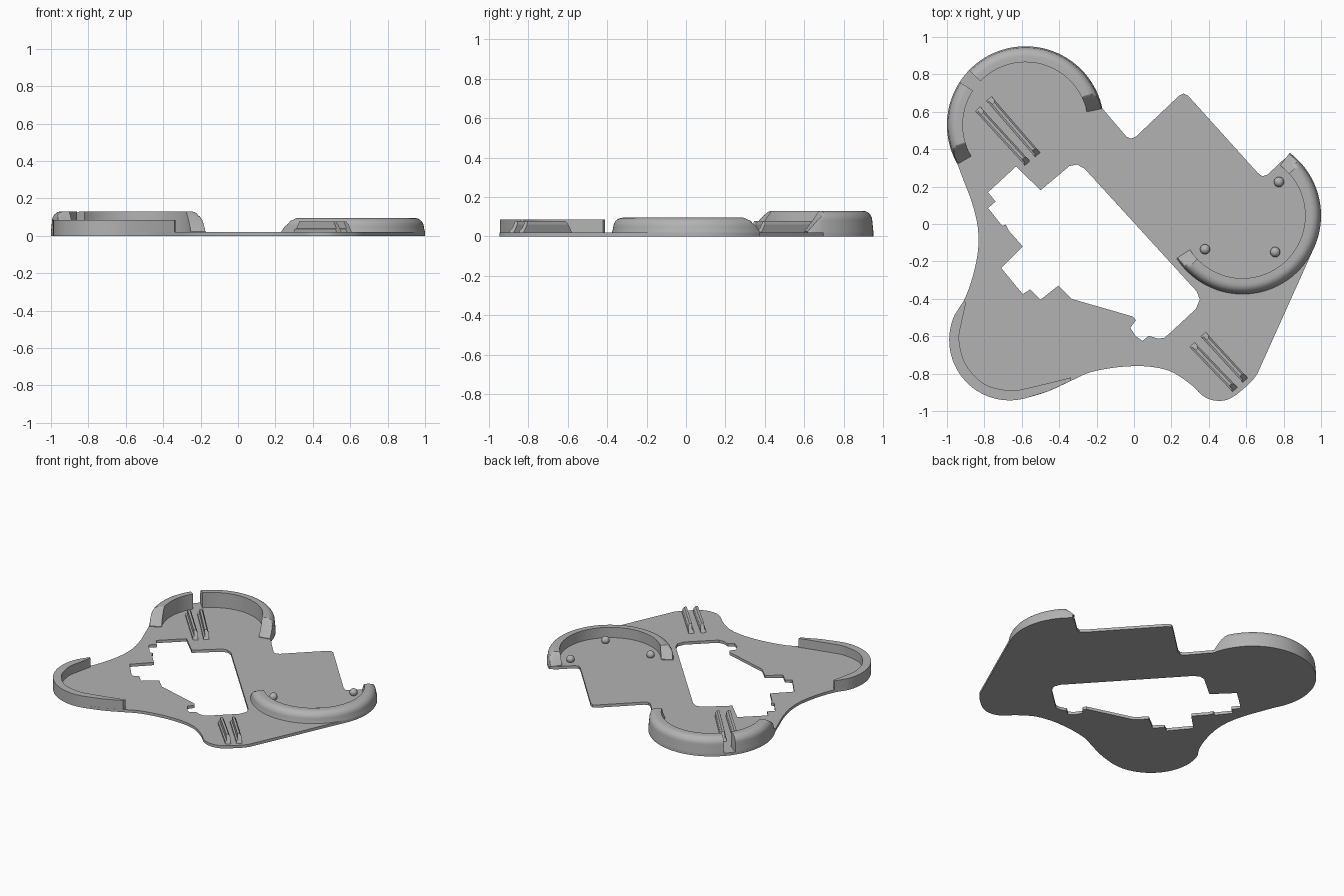
import bpy, bmesh
from math import sin, cos, radians, pi, atan2, hypot
from mathutils import Vector

cube = bpy.data.objects.get("Cube")
if cube:
    bpy.data.objects.remove(cube, do_unlink=True)

grey = bpy.data.materials.new("plain grey")
grey.use_nodes = True
colour = (0.45, 0.45, 0.45, 1)
grey.diffuse_color = colour
grey.node_tree.nodes["Principled BSDF"].inputs["Base Color"].default_value = colour

PLATE = 0.02                      # plate thickness
RING_OUT, RING_IN = 0.42, 0.335   # cup ring radii
BACK, SIDE, FRONT = (-0.58, 0.53), (0.58, 0.045), (-0.665, -0.62)


def arc(centre, radius, start, end, steps=32):
    angles = [radians(start + (end - start) * i / steps) for i in range(steps + 1)]
    return [(centre[0] + radius * cos(a), centre[1] + radius * sin(a)) for a in angles]


def smooth(points, steps=5):
    """Catmull-Rom curve through the points."""
    pts = [Vector(p) for p in points]
    pts = [pts[0]] + pts + [pts[-1]]
    out = []
    for a, b, c, d in zip(pts, pts[1:], pts[2:], pts[3:]):
        for i in range(steps):
            t = i / steps
            out.append(tuple(b + (c - a) * t / 2 + (2 * a - 5 * b + 4 * c - d) * t * t / 2
                             + (3 * b - a - 3 * c + d) * t ** 3 / 2))
    return out + [tuple(pts[-1])]


def finish(obj, angle=30):
    obj.data.materials.clear()
    obj.data.materials.append(grey)
    bpy.ops.object.select_all(action='DESELECT')
    obj.select_set(True)
    bpy.context.view_layer.objects.active = obj
    bpy.ops.object.shade_smooth_by_angle(angle=radians(angle))


def slab(name, loops, low, high):
    """Flat shape between two heights; later loops cut holes."""
    curve = bpy.data.curves.new(name, 'CURVE')
    curve.dimensions = '2D'
    curve.fill_mode = 'BOTH'
    curve.extrude = (high - low) / 2
    for loop in loops:
        spline = curve.splines.new('POLY')
        spline.points.add(len(loop) - 1)
        for point, (x, y) in zip(spline.points, loop):
            point.co = (x, y, 0, 1)
        spline.use_cyclic_u = True
    obj = bpy.data.objects.new(name, curve)
    obj.location.z = (low + high) / 2
    bpy.context.collection.objects.link(obj)
    bpy.ops.object.select_all(action='DESELECT')
    obj.select_set(True)
    bpy.context.view_layer.objects.active = obj
    bpy.ops.object.convert(target='MESH')
    finish(bpy.context.view_layer.objects.active)


def mesh_object(name, bm):
    bmesh.ops.recalc_face_normals(bm, faces=bm.faces[:])
    mesh = bpy.data.meshes.new(name)
    bm.to_mesh(mesh)
    bm.free()
    obj = bpy.data.objects.new(name, mesh)
    bpy.context.collection.objects.link(obj)
    finish(obj)


def cup_wall(name, centre, height, shoulder, start, end, ramp_start, ramp_end):
    """Sweep a round-shouldered wall, with optional ramps at its ends."""
    flat = 0.365
    profile = [(RING_IN, PLATE), (RING_IN, height)]
    for i in range(9):
        a = pi / 2 * i / 8
        profile.append((flat + (RING_OUT - 0.006 - flat) * sin(a),
                        shoulder + (height - shoulder) * cos(a)))
    profile.append((RING_OUT, PLATE))
    stops = {start, end, start + ramp_start, end - ramp_end}
    stops |= {start + (end - start) * i / 48 for i in range(49)}
    bm = bmesh.new()
    rows = []
    for angle in sorted(stops):
        rise = 1
        if ramp_start:
            rise = min(rise, (angle - start) / ramp_start)
        if ramp_end:
            rise = min(rise, (end - angle) / ramp_end)
        limit = PLATE + 0.004 + (height - PLATE) * rise
        a = radians(angle)
        rows.append([bm.verts.new((centre[0] + r * cos(a), centre[1] + r * sin(a),
                                   min(z, limit))) for r, z in profile])
    count = len(profile)
    for one, two in zip(rows, rows[1:]):
        for i in range(count):
            j = (i + 1) % count
            bm.faces.new((one[i], one[j], two[j], two[i]))
    bm.faces.new(rows[0])
    bm.faces.new(rows[-1])
    mesh_object(name, bm)


def rib(name, start, end, top=0.077):
    """Slim clip rail with a low foot and sloping ends."""
    a, b = Vector(start), Vector(end)
    along = (b - a).normalized()
    across = Vector((-along.y, along.x))
    section = [(-0.018, PLATE), (-0.018, 0.035), (-0.008, 0.04), (-0.008, top),
               (0.008, top), (0.018, 0.06), (0.018, PLATE)]
    bm = bmesh.new()
    rings = []
    for base, sign in ((a, 1), (b, -1)):
        ring = []
        for s, z in section:
            p = base + across * s + along * sign * (z - PLATE) * 0.6
            ring.append(bm.verts.new((p.x, p.y, z)))
        rings.append(ring)
    for i in range(len(section)):
        j = (i + 1) % len(section)
        bm.faces.new((rings[0][i], rings[0][j], rings[1][j], rings[1][i]))
    for ring in rings:
        bm.faces.new(ring)
    mesh_object(name, bm)


# Base plate outline, clockwise from the back cup
front_arc = arc(FRONT, 0.323, 285, 155)
outline = arc(BACK, RING_OUT, 210, 12, 64)
outline += [(-.04, .467), (-.015, .456), (.01, .467), (.24, .685), (.265, .698), (.29, .685),
            (.66, .275), (.685, .255), (.715, .265), (.8, .345)]
outline += arc(SIDE, RING_OUT, 51, -21)
outline += smooth([(.66, -.8), (.62, -.85), (.52, -.93), (.44, -.945), (.37, -.92),
                   (.3, -.855), (.2, -.79), (.1, -.765), (0, -.76), (-.12, -.77),
                   (-.24, -.795), (-.34, -.84), (-.46, -.895), front_arc[0]])
outline += front_arc[1:]
outline += smooth([front_arc[-1], (-.91, -.41), (-.865, -.29), (-.835, -.15), (-.835, -.02),
                   (-.865, .11), (-.91, .23), outline[0]])[1:-1]

# Stepped opening in the plate
opening = [(-.345, .31), (-.305, .318), (-.265, .297), (.335, -.36), (.352, -.405),
           (.33, -.455), (.19, -.585), (.16, -.61), (.125, -.612), (.08, -.597), (.045, -.625),
           (.01, -.6), (-.02, -.555), (.01, -.515), (-.005, -.495), (-.335, -.4), (-.405, -.33),
           (-.5, -.405), (-.555, -.35), (-.595, -.375), (-.71, -.235), (-.595, -.12),
           (-.67, -.035), (-.685, -.003), (-.705, -.01), (-.78, .085), (-.74, .12),
           (-.78, .17), (-.63, .308), (-.5, .18)]
slab("base_plate", [outline, opening], 0, PLATE)

# Low wall around the front corner
inner = smooth([(-.898, -.42), (-.92, -.52), (-.935, -.62), (-.9, -.75), (-.8, -.855),
                (-.665, -.89), (-.56, -.875), (-.335, -.82)])
slab("front_corner_wall", [[(-.34, -.84), (-.46, -.895)] + front_arc + [(-.91, -.41)] + inner],
     PLATE, 0.085)

# Curved cup walls
cup_wall("back_cup_wall", BACK, 0.13, 0.08, 12, 136, 14, 0)
cup_wall("back_cup_short_wall", BACK, 0.13, 0.08, 147, 210, 0, 14)
cup_wall("side_cup_wall", SIDE, 0.095, 0.045, -147, 53, 11, 11)

# Paired clip rails
rib("back_rail_outer", (-.835, .615), (-.57, .325))
rib("back_rail_inner", (-.775, .67), (-.515, .37))
rib("front_rail_outer", (.31, -.645), (.54, -.885))
rib("front_rail_inner", (.37, -.59), (.595, -.835))

# Small rounded pegs in the side cup
for i, (x, y) in enumerate([(.775, .225), (.38, -.135), (.755, -.15)]):
    bm = bmesh.new()
    bmesh.ops.create_uvsphere(bm, u_segments=20, v_segments=12, radius=0.027)
    bmesh.ops.translate(bm, verts=bm.verts[:], vec=(x, y, 0.037))
    mesh_object(f"peg_{i + 1}", bm)
